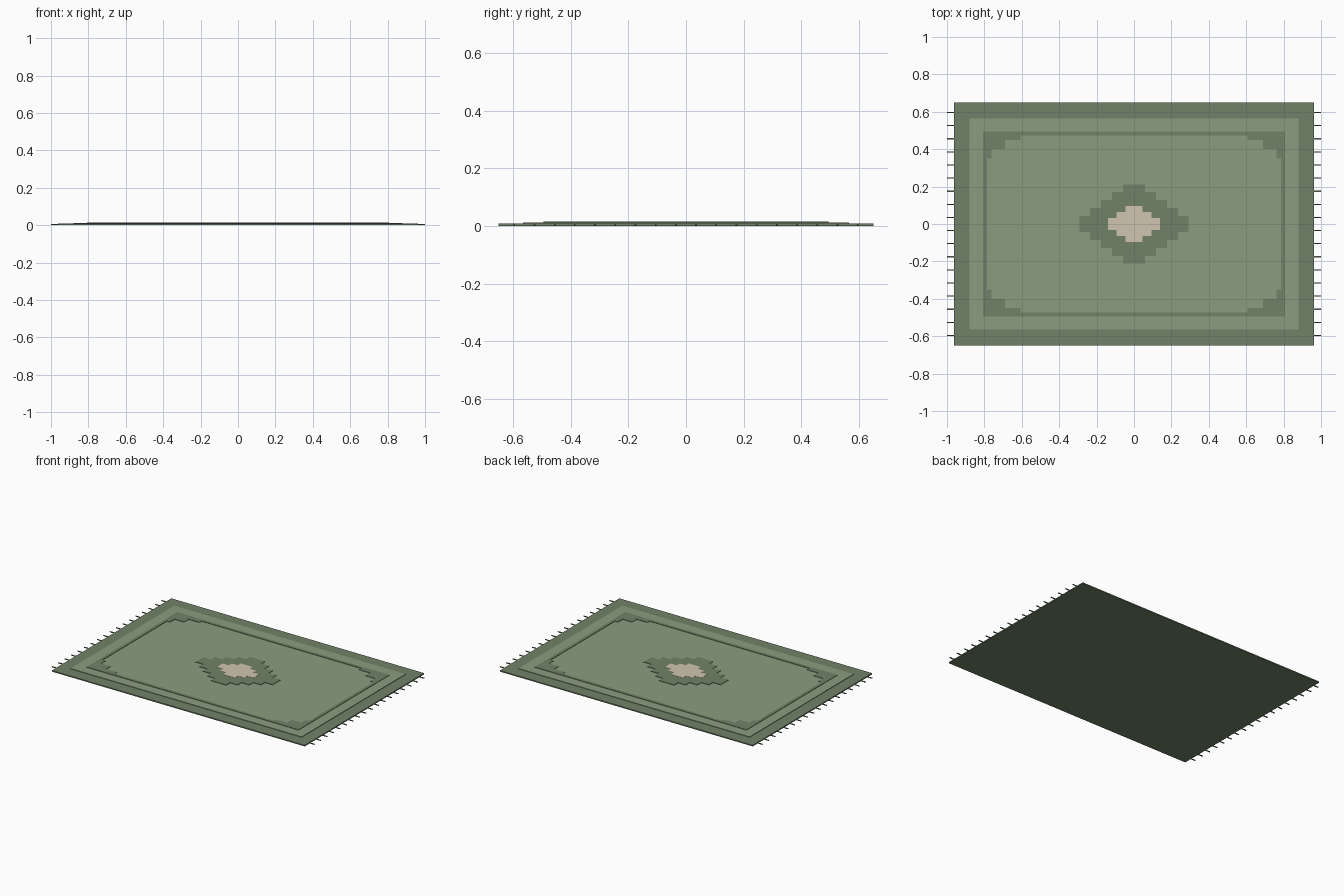
import bpy, bmesh

if "Cube" in bpy.data.objects:
    bpy.data.objects.remove(bpy.data.objects["Cube"])

def material(name, rgb):
    m = bpy.data.materials.new(name)
    m.diffuse_color = (*rgb, 1)
    m.use_nodes = True
    m.node_tree.nodes["Principled BSDF"].inputs["Base Color"].default_value = m.diffuse_color
    return m

DARK = material("dark_sage", (0.165, 0.225, 0.14))
LIGHT = material("light_sage", (0.265, 0.335, 0.215))
CREAM = material("cream", (0.64, 0.56, 0.44))

def finish(name, bm, mat):
    bmesh.ops.recalc_face_normals(bm, faces=bm.faces)
    me = bpy.data.meshes.new(name)
    bm.to_mesh(me)
    bm.free()
    me.materials.append(mat)
    ob = bpy.data.objects.new(name, me)
    bpy.context.collection.objects.link(ob)
    return ob

def extrude_outline(bm, pts, z0, z1):
    """Flat outline raised into a solid slab."""
    f = bm.faces.new([bm.verts.new((x, y, z0)) for x, y in pts])
    up = bmesh.ops.extrude_face_region(bm, geom=[f])["geom"]
    bmesh.ops.translate(bm, vec=(0, 0, z1 - z0),
                        verts=[v for v in up if isinstance(v, bmesh.types.BMVert)])

def rect(x0, x1, y0, y1):
    return [(x0, y0), (x1, y0), (x1, y1), (x0, y1)]

def slab(name, pts, z0, z1, mat):
    bm = bmesh.new()
    extrude_outline(bm, pts, z0, z1)
    return finish(name, bm, mat)

def stepped_diamond(n, dx, dy):
    """Stair-edged diamond outline with n steps per quarter."""
    q = []
    for k in range(n):
        q += [((n - k) * dx, k * dy), ((n - k) * dx, (k + 1) * dy)]
    q = q[1:]
    return (q + [(-x, y) for x, y in reversed(q)]
            + [(-x, -y) for x, y in q] + [(x, -y) for x, y in reversed(q)])

Z_BASE, Z_FIELD, Z_MOTIF, Z_TOP = 0.008, 0.0115, 0.0145, 0.0155

# woven base and raised field
slab("base", rect(-0.963, 0.963, -0.65, 0.65), 0, Z_BASE, DARK)
slab("field", rect(-0.88, 0.88, -0.565, 0.565), Z_BASE, Z_FIELD, LIGHT)

# thin border band
bm = bmesh.new()
X, Y, W = 0.808, 0.495, 0.022
for s in (-1, 1):
    a, b = sorted((s * Y, s * (Y - W)))
    extrude_outline(bm, rect(-X, X, a, b), Z_FIELD, Z_MOTIF)
    a, b = sorted((s * X, s * (X - W)))
    extrude_outline(bm, rect(a, b, -Y + W, Y - W), Z_FIELD, Z_MOTIF)
finish("border_band", bm, DARK)

# stepped corner motifs
corner = [(0.786, 0.473), (0.606, 0.473), (0.606, 0.45), (0.69, 0.45),
          (0.69, 0.40), (0.763, 0.40), (0.763, 0.35), (0.786, 0.35)]
bm = bmesh.new()
for sx in (-1, 1):
    for sy in (-1, 1):
        extrude_outline(bm, [(sx * x, sy * y) for x, y in corner], Z_FIELD, Z_MOTIF)
finish("corner_motifs", bm, DARK)

# centre medallion
slab("medallion", stepped_diamond(5, 0.0585, 0.0425), Z_FIELD, Z_MOTIF, DARK)
slab("medallion_heart", stepped_diamond(3, 0.0465, 0.0325), Z_MOTIF, Z_TOP, CREAM)

# fringe strands on both short ends
bm = bmesh.new()
for s in (-1, 1):
    for i in range(18):
        y = -0.596 + i * 1.192 / 17
        a, b = sorted((s * 0.955, s * 1.0))
        extrude_outline(bm, rect(a, b, y - 0.003, y + 0.003), 0.001, 0.006)
finish("fringe", bm, DARK)
